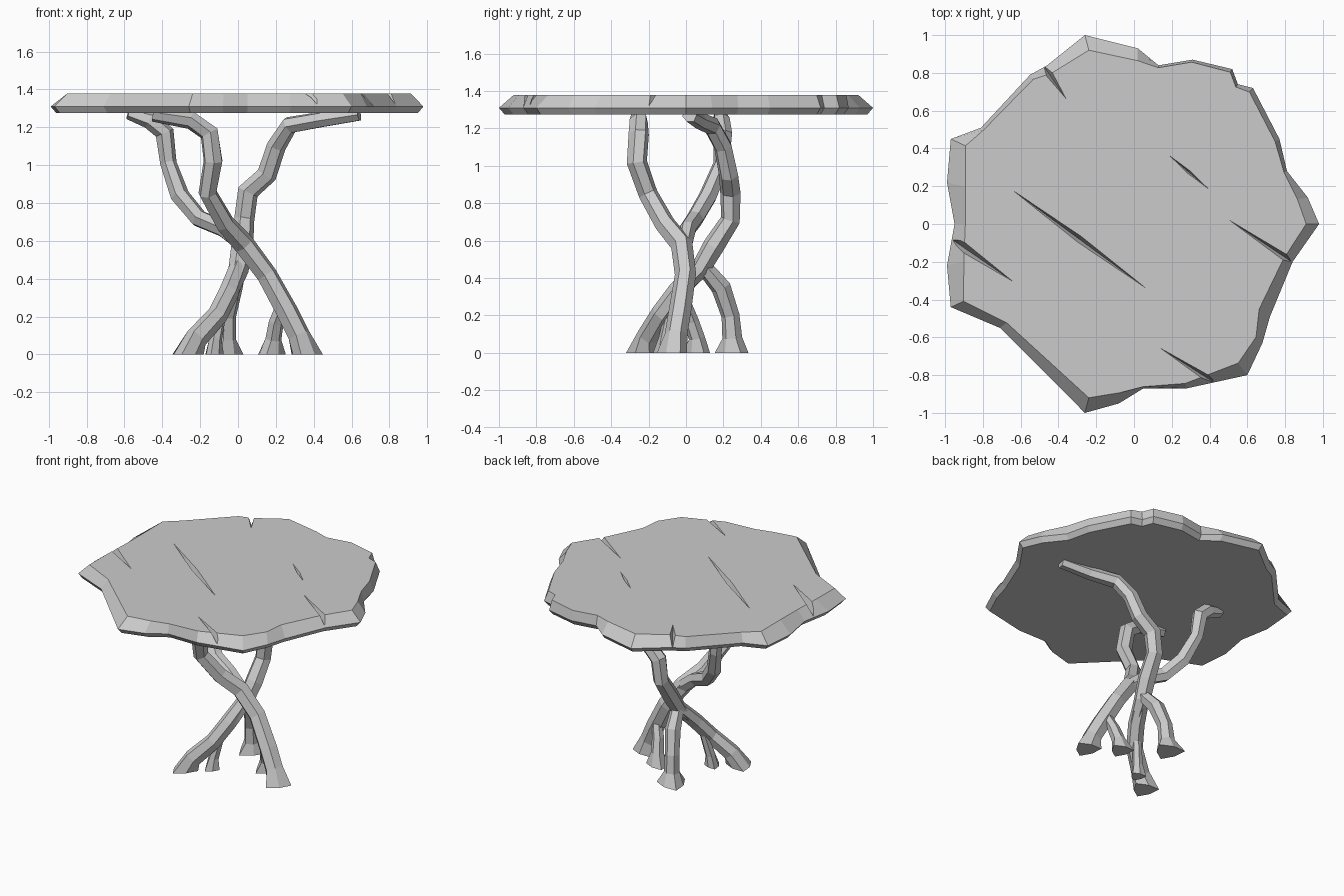
import bpy, bmesh, math
from mathutils import Vector

cube = bpy.data.objects.get("Cube")
if cube:
    bpy.data.objects.remove(cube, do_unlink=True)

stone = bpy.data.materials.new("stone_grey")
stone.use_nodes = True
GREY = (0.6, 0.6, 0.6, 1)
stone.diffuse_color = GREY
stone.node_tree.nodes["Principled BSDF"].inputs["Base Color"].default_value = GREY


def finish(bm, name):
    """Turn a bmesh into a flat-shaded, grey object."""
    bmesh.ops.recalc_face_normals(bm, faces=bm.faces)
    mesh = bpy.data.meshes.new(name)
    bm.to_mesh(mesh)
    bm.free()
    mesh.materials.append(stone)
    obj = bpy.data.objects.new(name, mesh)
    bpy.context.collection.objects.link(obj)
    return obj


def bridge(bm, rings):
    """Skin a stack of equal rings and cap both ends."""
    for low, high in zip(rings, rings[1:]):
        for i in range(len(low)):
            j = (i + 1) % len(low)
            bm.faces.new((low[i], low[j], high[j], high[i]))
    bm.faces.new(rings[0])
    bm.faces.new(rings[-1])


# Tabletop: outer rim point and how far the upper edge draws in
RIM = [
    (-.26, 1, .92), (.02, .93, .93), (.13, .84, .985), (.31, .87, .985), (.52, .82, .98),
    (.55, .74, .98), (.63, .72, .97), (.77, .45, .97), (.81, .28, .98), (.92, .14, .94),
    (.98, 0, .93), (.84, -.2, .94), (.72, -.49, .92), (.68, -.63, .95), (.6, -.8, .92),
    (.28, -.87, .97), (.05, -.87, .99), (-.08, -.95, .94), (-.26, -1, .92), (-.71, -.55, .95),
    (-.97, -.44, .93), (-.99, -.22, .91), (-.95, 0, .94), (-.99, .22, .9), (-.97, .45, .92),
    (-.81, .51, .98), (-.55, .79, .97), (-.46, .84, .95),
]


def build_tabletop():
    bm = bmesh.new()
    under = [bm.verts.new((x * .97, y * .97, 1.275)) for x, y, s in RIM]
    edge = [bm.verts.new((x, y, 1.31)) for x, y, s in RIM]
    top = [bm.verts.new((x * s, y * s, 1.38)) for x, y, s in RIM]
    bridge(bm, [under, edge, top])
    return finish(bm, "tabletop")


def carve_crack(target, start, end, width, depth):
    """Cut a kite-shaped wedge that is widest and deepest halfway along."""
    a, b = Vector((*start, 1.4)), Vector((*end, 1.4))
    middle = (a + b) / 2
    side = (b - a).cross(Vector((0, 0, 1))).normalized() * width
    bm = bmesh.new()
    for p in (a, b, middle + side, middle - side, middle - Vector((0, 0, depth + .02))):
        bm.verts.new(p)
    bmesh.ops.convex_hull(bm, input=bm.verts)
    cutter = finish(bm, "crack_cutter")
    cutter.hide_render = True
    mod = target.modifiers.new("crack", "BOOLEAN")
    mod.operation, mod.solver, mod.object = "DIFFERENCE", "EXACT", cutter
    bpy.context.view_layer.objects.active = target
    bpy.ops.object.modifier_apply(modifier=mod.name)
    bpy.data.objects.remove(cutter, do_unlink=True)


tabletop = build_tabletop()
# Long cracks inside the slab, then notches that run out through the rim
carve_crack(tabletop, (-.78, .28), (.2, -.44), .025, .05)
carve_crack(tabletop, (.12, .42), (.46, .13), .015, .03)
carve_crack(tabletop, (-.56, -.36), (-1.3, .15), .035, .07)
carve_crack(tabletop, (.4, .09), (1.24, -.47), .025, .06)
carve_crack(tabletop, (.05, -.6), (.77, -1.06), .025, .06)
carve_crack(tabletop, (-.33, .62), (-.63, 1.06), .03, .08)


def limb(name, path, sides=6, twist=0.3):
    """Sweep a faceted branch along (x, y, z, radius) points."""
    points = [Vector(p[:3]) for p in path]
    bm = bmesh.new()
    rings = []
    across = Vector((1, 0, 0))
    for k, (p, spec) in enumerate(zip(points, path)):
        on_floor = p.z == 0
        ahead = points[min(k + 1, len(points) - 1)]
        tangent = (ahead - points[max(k - 1, 0)]).normalized()
        if on_floor:
            tangent = Vector((0, 0, math.copysign(1, tangent.z)))
        across = (across - tangent * across.dot(tangent)).normalized()
        other = tangent.cross(across)
        ring = []
        for i in range(sides):
            angle = math.tau * i / sides + twist
            # feet splay into toes, the stem is slightly uneven
            r = spec[3] * ((1.15, .8)[i % 2] if on_floor else (1.04, .94)[i % 2])
            v = p + (across * math.cos(angle) + other * math.sin(angle)) * r
            v.z = 0 if on_floor else min(max(v.z, .01), 1.3)
            ring.append(bm.verts.new(v))
        rings.append(ring)
    bridge(bm, rings)
    return finish(bm, name)


# Main stem rising from the left foot and leaning to the front
limb("front_stem", [
    (.355, -.06, 0, .085), (.32, -.05, .1, .062), (.26, -.03, .22, .062),
    (.15, 0, .42, .058), (.03, -.02, .58, .06), (-.07, -.11, .69, .055),
    (-.16, -.2, .85, .052), (-.13, -.26, 1.02, .055), (-.15, -.25, 1.17, .055),
    (-.25, -.25, 1.24, .05), (-.45, -.25, 1.27, .04)])

# Branch that leaves the main stem towards the right
limb("right_branch", [
    (.04, -.01, .57, .045), (-.08, .01, .665, .048), (-.21, .05, .72, .05),
    (-.31, .12, .84, .052), (-.37, .19, 1.01, .045), (-.39, .2, 1.17, .052),
    (-.47, .19, 1.24, .05), (-.58, .18, 1.275, .035)])

# Rear stem with its upper branch reaching left
limb("rear_stem", [
    (-.04, -.04, .33, .04), (0, .08, .45, .055), (.02, .15, .57, .06),
    (.03, .24, .71, .055), (.05, .24, .86, .058), (.15, .23, .95, .055),
    (.2, .2, 1.1, .052), (.27, .14, 1.21, .05), (.44, .07, 1.24, .045),
    (.64, .02, 1.27, .04)])

# Roots
limb("rear_root", [
    (-.075, .26, 0, .095), (-.065, .25, .08, .055), (-.06, .24, .2, .05),
    (-.03, .19, .35, .055), (0, .09, .47, .045)])
limb("right_root", [
    (-.275, -.225, 0, .085), (-.22, -.2, .09, .06), (-.11, -.13, .21, .055),
    (-.05, -.04, .33, .055), (0, .08, .46, .05)])
limb("left_root", [
    (.17, .07, 0, .075), (.185, .06, .08, .045), (.2, .03, .17, .042),
    (.24, -.01, .28, .035)])
limb("inner_root", [
    (-.13, -.12, 0, .05), (-.12, -.11, .08, .035), (-.09, -.08, .23, .03)])
